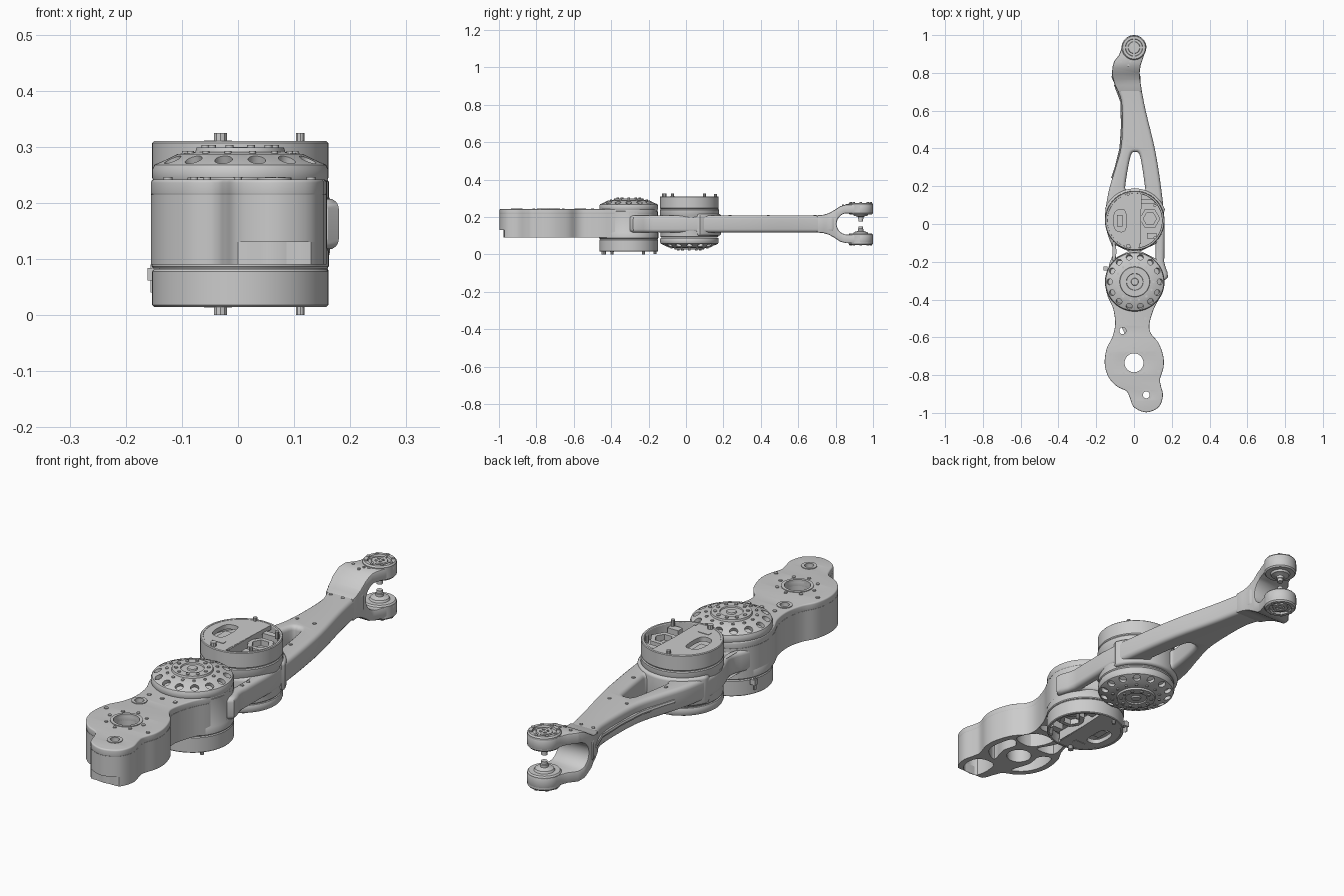
import bpy, bmesh, math
from mathutils import Matrix, Vector

if "Cube" in bpy.data.objects:
    bpy.data.objects.remove(bpy.data.objects["Cube"])

T = Matrix.Translation

def mesh_obj(name, bm):
    bmesh.ops.remove_doubles(bm, verts=bm.verts, dist=1e-5)
    bmesh.ops.recalc_face_normals(bm, faces=bm.faces)
    me = bpy.data.meshes.new(name)
    bm.to_mesh(me)
    bm.free()
    ob = bpy.data.objects.new(name, me)
    bpy.context.collection.objects.link(ob)
    return ob

def activate(ob):
    bpy.ops.object.select_all(action='DESELECT')
    ob.select_set(True)
    bpy.context.view_layer.objects.active = ob

def smooth_loop(pts, n=5):
    # closed Catmull-Rom through the points
    out, k = [], len(pts)
    for i in range(k):
        a, b, c, d = (Vector(pts[(i + j - 1) % k]) for j in range(4))
        for s in range(n):
            t = s / n
            out.append(0.5 * (2*b + (c-a)*t + (2*a-5*b+4*c-d)*t*t + (3*b-a-3*c+d)*t**3))
    return [tuple(p) for p in out]

def circle(x, y, r, n=32, a0=0.0, a1=2*math.pi):
    return [(x + r*math.cos(a0 + (a1-a0)*i/n), y + r*math.sin(a0 + (a1-a0)*i/n)) for i in range(n)]

def plate(name, loops, z0, z1, bevel=0.0):
    # filled outline with holes, extruded and rounded
    z0, z1 = min(z0, z1), max(z0, z1)
    cu = bpy.data.curves.new(name, 'CURVE')
    cu.dimensions, cu.fill_mode = '2D', 'BOTH'
    cu.extrude = (z1 - z0)/2 - bevel
    cu.bevel_depth, cu.offset, cu.bevel_resolution = bevel, -bevel, 3
    for loop in loops:
        sp = cu.splines.new('POLY')
        sp.points.add(len(loop) - 1)
        for p, co in zip(sp.points, loop):
            p.co = (co[0], co[1], 0, 1)
        sp.use_cyclic_u = True
    ob = bpy.data.objects.new(name, cu)
    bpy.context.collection.objects.link(ob)
    ob.location.z = (z0 + z1)/2
    activate(ob)
    bpy.ops.object.convert(target='MESH')
    return bpy.context.view_layer.objects.active

def lathe(name, prof, x, y, n=64):
    bm = bmesh.new()
    vs = [bm.verts.new((x + r, y, z)) for r, z in prof]
    es = [bm.edges.new(e) for e in zip(vs, vs[1:])]
    bmesh.ops.spin(bm, geom=vs + es, cent=(x, y, 0), axis=(0, 0, 1), angle=2*math.pi, steps=n)
    return mesh_obj(name, bm)

def cylinders(name, items, n=16):
    # items: (matrix, radius, length)
    bm = bmesh.new()
    for m, r, h in items:
        bmesh.ops.create_cone(bm, cap_ends=True, segments=n, radius1=r, radius2=r, depth=h, matrix=m)
    return mesh_obj(name, bm)

def boxes(name, items):
    bm = bmesh.new()
    for c, s in items:
        bmesh.ops.create_cube(bm, size=1, matrix=T(c) @ Matrix.Diagonal((*s, 1)))
    return mesh_obj(name, bm)

def prism(name, pts, vec):
    bm = bmesh.new()
    f = bm.faces.new([bm.verts.new(p) for p in pts])
    g = bmesh.ops.extrude_face_region(bm, geom=[f])['geom']
    bmesh.ops.translate(bm, vec=vec, verts=[v for v in g if isinstance(v, bmesh.types.BMVert)])
    return mesh_obj(name, bm)

def boolean(ob, cutter, op):
    activate(ob)
    m = ob.modifiers.new('cut', 'BOOLEAN')
    m.object, m.operation, m.solver = cutter, op, 'EXACT'
    bpy.ops.object.modifier_apply(modifier=m.name)
    bpy.data.objects.remove(cutter)

# base casting: top plate over ribbed, open-bottomed walls
half = [(.065,-.997),(.13,-.97),(.153,-.91),(.142,-.855),(.138,-.82),(.156,-.76),(.155,-.70),(.13,-.63),
        (.09,-.58),(.082,-.53),(.105,-.45),(.14,-.38),(.159,-.305),(.14,-.23),(.09,-.175),(.003,-.152),
        (-.085,-.175),(-.135,-.23),(-.153,-.305),(-.14,-.38),(-.11,-.45),(-.1,-.53),(-.115,-.6),(-.145,-.66),
        (-.155,-.74),(-.135,-.81),(-.09,-.86),(-.04,-.885),(-.022,-.92),(0,-.97)]
outer = smooth_loop(half)
holes = [(0, -.735, .05), (.065, -.905, .018), (-.06, -.565, .018)]
pockets = [[(.03,-.965),(.1,-.967),(.128,-.91),(.105,-.855),(.03,-.86)],
           [(-.13,-.74),(-.105,-.81),(-.05,-.845),(-.075,-.76),(-.07,-.69),(-.115,-.665)],
           [(.132,-.74),(.115,-.79),(.06,-.82),(.078,-.74),(.065,-.675),(.11,-.65)],
           [(-.1,-.632),(-.02,-.645),(-.045,-.59),(-.078,-.535)],
           [(.01,-.645),(.1,-.632),(.062,-.55),(-.03,-.55)],
           [(-.08,-.5),(.065,-.51),(.075,-.475),(-.085,-.465)]]
pockets = [smooth_loop(p, 4) for p in pockets]
bores = [circle(*h) for h in holes]
plate('base_top_plate', [outer] + bores, .212, .242, .006)
plate('base_ribbed_wall', [outer, bores[0]] + pockets, .13, .215)
plate('base_lower_wall', [[(x, max(y, -.972)) for x, y in outer], bores[0]] + pockets, .09, .13)
for x, y, r in holes:
    plate('base_hole_rim', [circle(x, y, r + .012), circle(x, y, r)], .15, .245)
cylinders('base_screws', [(T((.078*math.cos(a), -.735 + .078*math.sin(a), .243)), .007, .006)
          for a in [k*math.pi/4 for k in range(8)]]
          + [(T((x, y, .243)), .008, .006) for x, y in
             [(-.125,-.69),(.13,-.78),(-.06,-.5),(0,-.5),(.06,-.5)]])

# two identical joint actuators, one upside down
def actuator(tag, x, y, flip):
    Z = lambda z: .325 - z if flip else z
    s = -1 if flip else 1
    L = lambda nm, prof: lathe(f'{tag}_{nm}', [(r, Z(z)) for r, z in prof], x, y)
    L('housing', [(0,.09),(.15,.09),(.155,.095),(.155,.205),(.158,.21),(.158,.238),(.155,.242),(0,.242)])
    cap = L('domed_cap', [(0,.088),(.154,.088),(.157,.08),(.157,.066),(.153,.057),(.112,.038),(.08,.034),
                          (.078,.026),(.045,.026),(.043,.031),(.02,.031),(.018,.025),(0,.025)])
    cuts = []
    for k in range(14):
        m = T((x, y, 0)) @ Matrix.Rotation(2*math.pi*k/14, 4, 'Z') @ T((.133, 0, Z(.049)))
        cuts.append((m @ Matrix.Rotation(-s*math.radians(26), 4, 'Y'), .016, .03))
    boolean(cap, cylinders('cap_cutter', cuts), 'DIFFERENCE')
    ring = lambda r, n, z, rad: [(T((x + r*math.cos(2*math.pi*k/n), y + r*math.sin(2*math.pi*k/n), Z(z))), rad, .008)
                                 for k in range(n)]
    cylinders(f'{tag}_cap_bolts', ring(.062, 10, .026, .007) + ring(.098, 14, .036, .006), 12)
    # open cover with inner floor, half lid and electronics
    L('cover', [(0,.243),(.154,.243),(.157,.247),(.157,.307),(.154,.31),(.146,.31),(.144,.307),(.144,.268),(0,.268)])
    lid = circle(x, y, .148, 32, math.radians(75), math.radians(286))
    slot = smooth_loop([(x-.1,y-.05),(x-.055,y-.055),(x-.045,y),(x-.055,y+.055),(x-.1,y+.05),(x-.112,y)])
    plate(f'{tag}_half_lid', [lid, slot], Z(.29), Z(.309))
    plate(f'{tag}_inner_hex', [circle(x+.08, y+.01, .055, 6), circle(x+.08, y+.01, .035, 6)], Z(.265), Z(.292))
    box = lambda dx, dy, z, a, b, c: ((x+dx, y+dy, Z(z)), (a, b, c))
    boxes(f'{tag}_brackets', [box(.02,0,.288,.025,.25,.04), box(-.08,0,.28,.03,.06,.025),
          box(.09,-.08,.283,.05,.03,.03), box(.07,.1,.28,.07,.025,.03), box(-.04,-.09,.3,.05,.02,.022)])
    cylinders(f'{tag}_connector_pins', [(T((x+dx, y+dy, Z(.31))), r, h) for dx, dy, r, h in
              [(.107,.08,.008,.03),(.107,-.09,.008,.03),(-.035,-.135,.012,.03),(-.035,.14,.008,.026)]], 10)

actuator('rear_joint', .004, .018, False)
actuator('front_joint', .004, -.306, True)
boxes('side_connector', [((-.15,-.235,.073),(.022,.02,.022)), ((-.154,-.235,.065),(.004,.012,.05))])

# arm link with slot and the web joining both joints
arm = [(.16,-.3),(.16,-.2),(.161,-.1),(.161,.02),(.145,.18),(.112,.39),(.062,.6),(.035,.74),(.03,.79),
       (-.02,.795),(-.115,.79),(-.1,.735),(-.067,.65),(-.062,.52),(-.07,.4),(-.1,.29),(-.135,.17),(-.154,.03),
       (-.138,-.06),(-.11,-.145),(-.135,-.23),(-.12,-.3)]
window = smooth_loop([(-.04,.18),(.01,.168),(.055,.18),(.055,.22),(.032,.36),(.006,.38),(-.018,.36),(-.044,.22)])
gaps = [[(-.095,-.113),(-.03,-.144),(-.095,-.178)], [(.035,-.144),(.115,-.105),(.115,-.183)]]
plate('arm_link', [smooth_loop(arm, 4), window] + gaps, .117, .208, .018)
plate('joint_blend', [circle(.004, .018, .17, 48, math.radians(20), math.radians(160)) +
      [(-.15,.06),(.158,.06)]], .1, .217, .012)
cylinders('arm_screws', [(T((px, py, .208)), .007, .006) for px, py in
          [(-.055,.69),(0,.69),(-.035,.44),(.045,.44),(-.072,.235),(.078,.235),(.138,-.13),(.138,-.17)]], 12)

# raised rail along the arm's left side
cu = bpy.data.curves.new('arm_side_rail', 'CURVE')
cu.dimensions, cu.bevel_depth, cu.bevel_resolution, cu.use_fill_caps = '3D', .011, 2, True
rail = [(-.115,.24),(-.095,.3),(-.07,.4),(-.062,.52),(-.066,.65),(-.1,.74)]
sp = cu.splines.new('POLY')
sp.points.add(len(rail) - 1)
for p, (rx, ry) in zip(sp.points, rail):
    p.co = (rx + .004, ry, .162, 1)
ob = bpy.data.objects.new('arm_side_rail', cu)
bpy.context.collection.objects.link(ob)
activate(ob)
bpy.ops.object.convert(target='MESH')

# forked wrist: side profile intersected with the plan outline
inner = circle(.862, .163, .057, 14, -math.pi/2, -3*math.pi/2)
lower = [(.70,.117),(.735,.114),(.765,.105),(.795,.088),(.825,.068),(.855,.06),(1.01,.06),(1.01,.106)]
side = lower + inner + [(y, .326 - z) for y, z in reversed(lower)]
fork = prism('wrist_fork', [(-.3, y, z) for y, z in side], (.6, 0, 0))
plan = [(-.085,.70),(.042,.70),(.033,.76),(.03,.80),(.035,.84),(.052,.89)] \
     + circle(0, .934, .066, 18, 0, math.pi) + [(-.068,.925),(-.08,.893),(-.105,.862),(-.114,.83),(-.117,.79),(-.105,.745)]
boolean(fork, prism('plan_cutter', [(x, y, 0) for x, y in plan], (0, 0, .4)), 'INTERSECT')
activate(fork)
b = fork.modifiers.new('round', 'BEVEL')
b.width, b.segments, b.angle_limit = .007, 2, math.radians(40)
bpy.ops.object.modifier_apply(modifier=b.name)

# fork bearings, mirrored about the arm's mid height
for nm, M in (('lower', lambda z: z), ('upper', lambda z: .326 - z)):
    P = lambda prof: [(r, M(z)) for r, z in prof]
    lathe(f'{nm}_bearing', P([(0,.06),(.018,.06),(.018,.053),(.03,.053),(.032,.058),(.044,.058),(.046,.05),(.06,.05),
          (.065,.056),(.065,.106),(.06,.112),(.04,.112),(.036,.12),(.024,.122),(.015,.126),(.015,.136),
          (.012,.138),(.012,.15),(0,.15)]), 0, .934, 40)
    cylinders(f'{nm}_bearing_bolts', [(T((.053*math.cos(a), .934 + .053*math.sin(a), M(.05))), .007, .006)
              for a in [k*math.pi/4 for k in range(8)]], 10)
    boxes(f'{nm}_bearing_spokes', [((0,.934,M(.057)),(.09,.01,.008)), ((0,.934,M(.057)),(.01,.09,.008))])
cylinders('fork_screws', [(T(p), .006, .006) for p in
          [(-.07,.86,.266),(-.03,.84,.265),(-.02,.86,.266),(0,.865,.266)]], 10)

# weld and smooth everything
for ob in list(bpy.context.scene.objects):
    bm = bmesh.new()
    bm.from_mesh(ob.data)
    bmesh.ops.remove_doubles(bm, verts=bm.verts, dist=1e-5)
    bm.to_mesh(ob.data)
    bm.free()
    activate(ob)
    bpy.ops.object.shade_smooth_by_angle(angle=math.radians(32))
